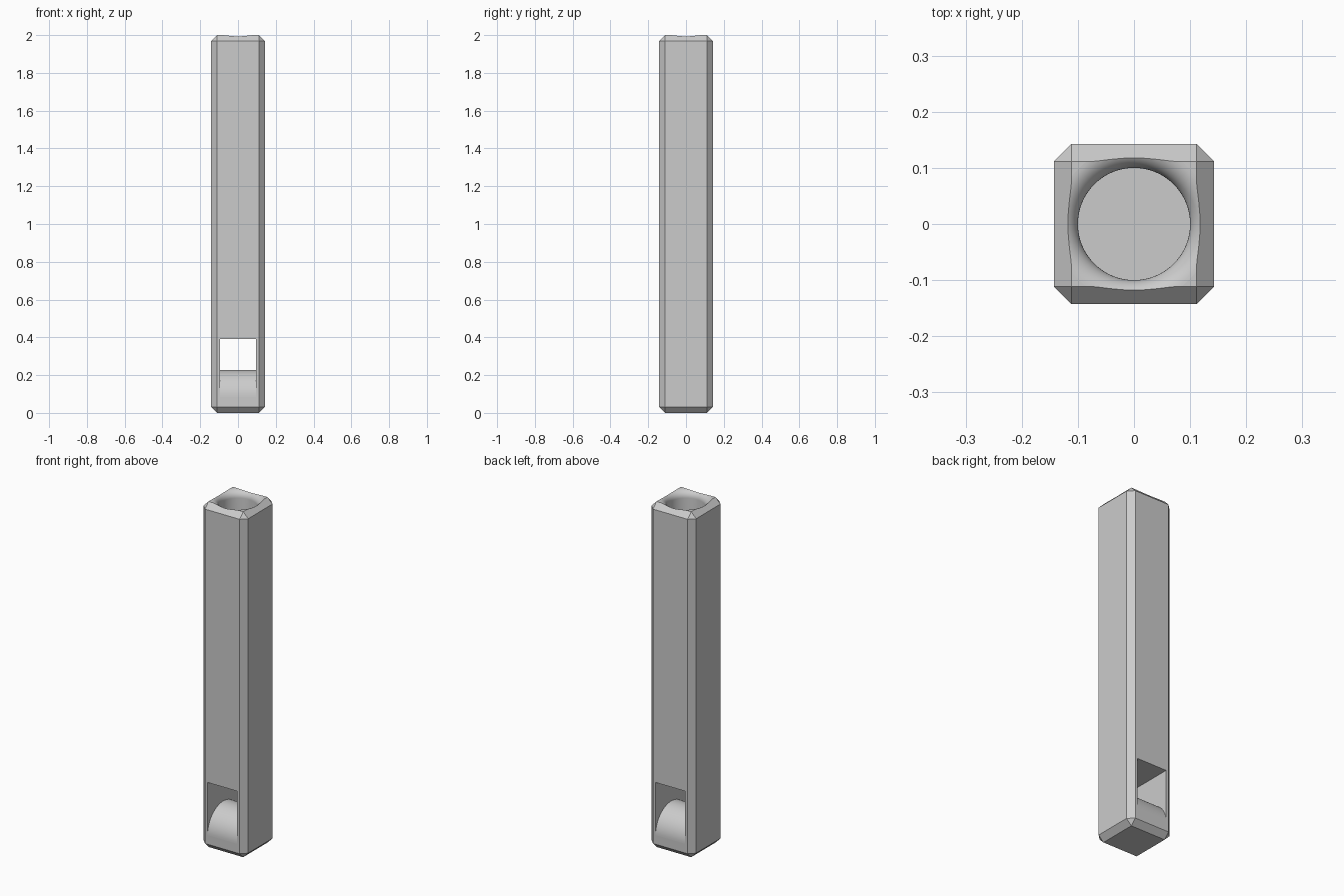
import bpy, bmesh
from math import sin, cos, pi
from mathutils import Vector

old = bpy.data.objects.get("Cube")
if old:
    bpy.data.objects.remove(old, do_unlink=True)

HALF, CHAMFER, HEIGHT = 0.143, 0.032, 2.0
BORE, ROUND, BORE_FLOOR = 0.1, 0.04, 0.5
SLOT_HALF, SLOT_TOP, HUMP_BASE = 0.095, 0.39, 0.085

grey = bpy.data.materials.new("grey")
grey.use_nodes = True
colour = (0.6, 0.6, 0.6, 1)
grey.diffuse_color = colour
grey.node_tree.nodes["Principled BSDF"].inputs["Base Color"].default_value = colour


def make_object(name, bm):
    bmesh.ops.recalc_face_normals(bm, faces=bm.faces)
    mesh = bpy.data.meshes.new(name)
    bm.to_mesh(mesh)
    bm.free()
    mesh.materials.append(grey)
    obj = bpy.data.objects.new(name, mesh)
    bpy.context.collection.objects.link(obj)
    return obj


# Square bar with every edge chamfered
bm = bmesh.new()
bmesh.ops.create_cube(bm, size=1)
for v in bm.verts:
    v.co = Vector((v.co.x * 2 * HALF, v.co.y * 2 * HALF, (v.co.z + 0.5) * HEIGHT))
bmesh.ops.bevel(bm, geom=bm.edges[:], offset=CHAMFER, segments=1, affect='EDGES')
bar = make_object("square_bar", bm)

# Round blind bore with a rounded rim
bm = bmesh.new()
profile = [(0, BORE_FLOOR), (BORE, BORE_FLOOR)]
for i in range(13):
    a = i / 12 * pi / 2
    profile.append((BORE + ROUND * (1 - cos(a)), HEIGHT - ROUND * (1 - sin(a))))
profile += [(BORE + ROUND, HEIGHT + 0.1), (0, HEIGHT + 0.1)]
verts = [bm.verts.new((r, 0, z)) for r, z in profile]
edges = [bm.edges.new(pair) for pair in zip(verts, verts[1:])]
bmesh.ops.spin(bm, geom=verts + edges, cent=(0, 0, 0), axis=(0, 0, 1),
               angle=2 * pi, steps=64)
bmesh.ops.remove_doubles(bm, verts=bm.verts, dist=0.0001)
for f in bm.faces:
    f.smooth = abs(f.normal.z) < 0.9999
bore = make_object("bore_cutter", bm)

# Slot from front to back, leaving a half-round hump as its floor
bm = bmesh.new()
outline = [(HALF * cos(pi * i / 48), HUMP_BASE + HALF * sin(pi * i / 48))
           for i in range(49)]
outline += [(-0.3, HUMP_BASE), (-0.3, SLOT_TOP), (0.3, SLOT_TOP), (0.3, HUMP_BASE)]
face = bm.faces.new([bm.verts.new((-SLOT_HALF, y, z)) for y, z in outline])
result = bmesh.ops.extrude_face_region(bm, geom=[face])
moved = [g for g in result["geom"] if isinstance(g, bmesh.types.BMVert)]
bmesh.ops.translate(bm, verts=moved, vec=(2 * SLOT_HALF, 0, 0))
for f in bm.faces:
    c = f.calc_center_median()
    f.smooth = len(f.verts) == 4 and abs(c.y) < HALF and c.z < SLOT_TOP - 0.01
slot = make_object("slot_cutter", bm)

# Cut both openings, then drop the cutters
bpy.context.view_layer.objects.active = bar
for cutter in (bore, slot):
    cutter.hide_render = True
    mod = bar.modifiers.new(cutter.name, 'BOOLEAN')
    mod.operation = 'DIFFERENCE'
    mod.solver = 'EXACT'
    mod.object = cutter
    bpy.ops.object.modifier_apply(modifier=mod.name)
    bpy.data.objects.remove(cutter, do_unlink=True)
